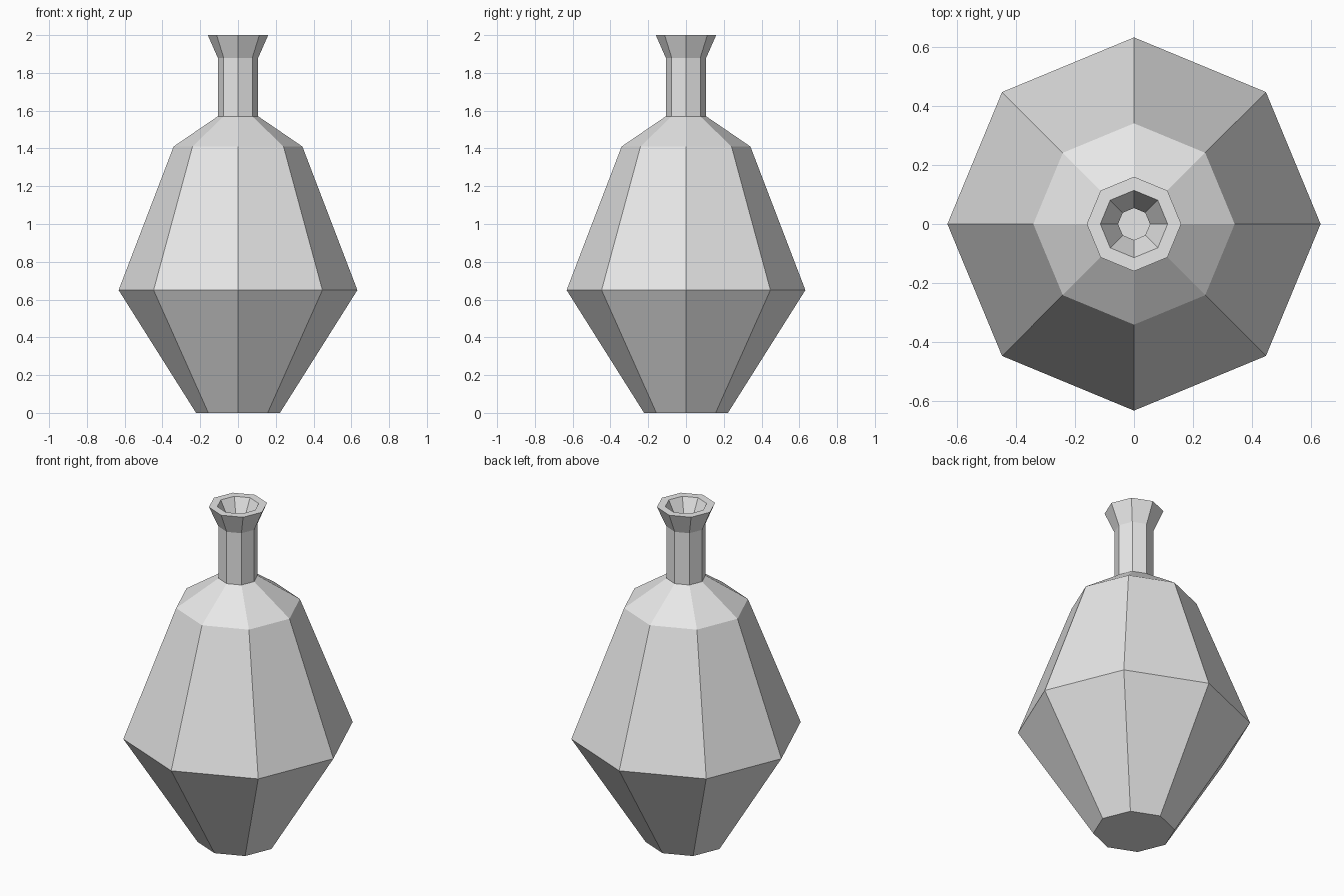
import bpy
import bmesh
from math import cos, sin, tau

cube = bpy.data.objects.get("Cube")
if cube:
    bpy.data.objects.remove(cube, do_unlink=True)

SIDES = 8

# Single plain clay colour
clay = bpy.data.materials.new("light_grey_clay")
clay.use_nodes = True
clay.diffuse_color = (0.8, 0.8, 0.8, 1)
clay.node_tree.nodes["Principled BSDF"].inputs["Base Color"].default_value = (0.8, 0.8, 0.8, 1)


def lathe(name, profile, material):
    """Turn a (radius, height) profile into a faceted solid capped at both ends."""
    bm = bmesh.new()
    rings = [[bm.verts.new((r * cos(tau * i / SIDES), r * sin(tau * i / SIDES), z))
              for i in range(SIDES)] for r, z in profile]
    for low, high in zip(rings, rings[1:]):
        for i in range(SIDES):
            j = (i + 1) % SIDES
            bm.faces.new((low[i], low[j], high[j], high[i]))
    bm.faces.new(reversed(rings[0]))
    bm.faces.new(rings[-1])
    bmesh.ops.recalc_face_normals(bm, faces=bm.faces)
    mesh = bpy.data.meshes.new(name)
    bm.to_mesh(mesh)
    bm.free()
    mesh.materials.append(material)
    obj = bpy.data.objects.new(name, mesh)
    bpy.context.collection.objects.link(obj)
    return obj


# Outer wall: foot, belly, shoulder, neck, flared lip
outer = [(0.222, 0), (0.632, 0.65), (0.341, 1.41), (0.107, 1.57), (0.107, 1.88), (0.16, 2)]
# Inner wall: lip, throat, hollow body, floor
inner = [(0.114, 2), (0.054, 1.88), (0.054, 1.55), (0.29, 1.38), (0.575, 0.65), (0.19, 0.05)]

lathe("vase", outer + inner, clay)
